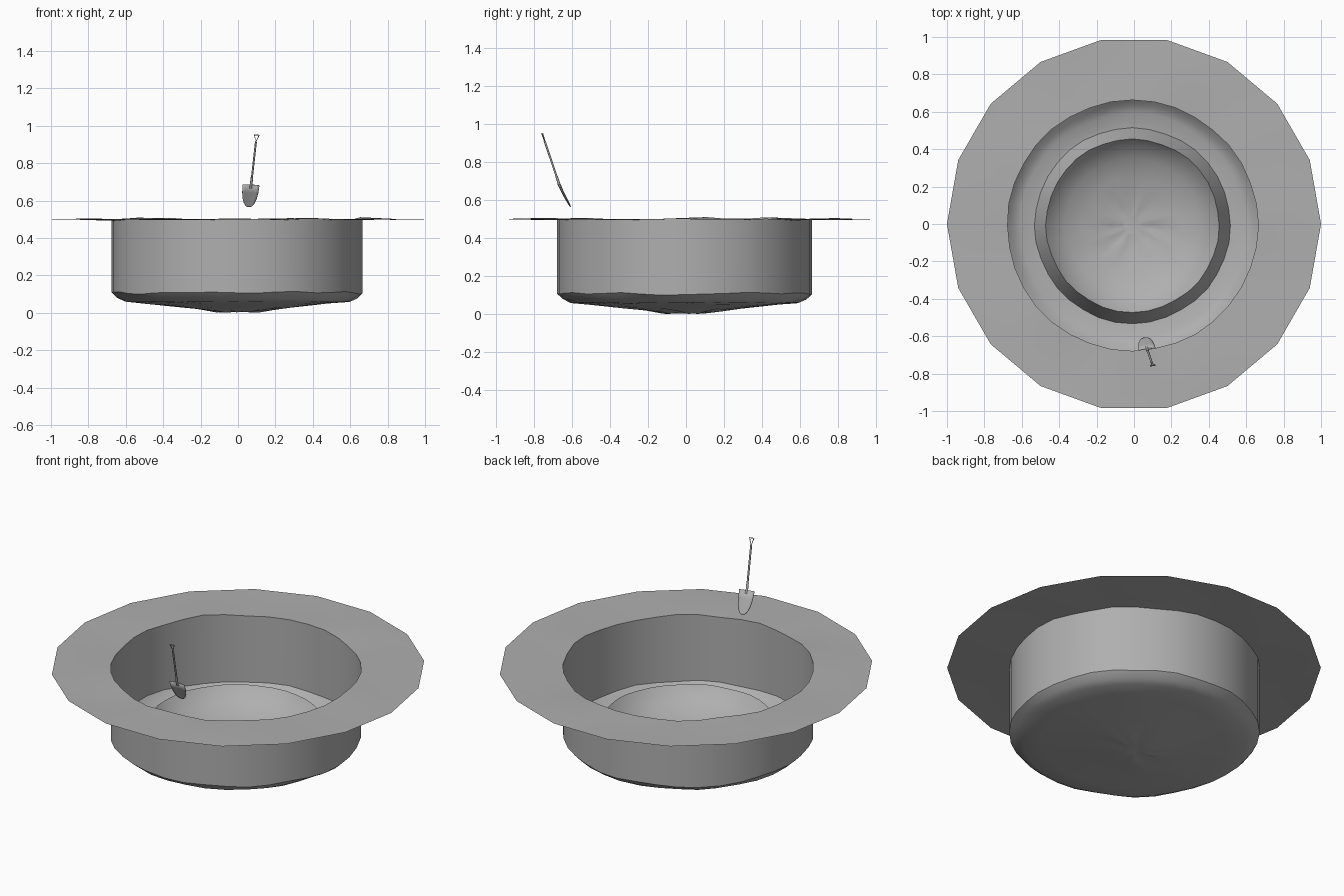
import bpy, bmesh, math, random
from mathutils import Vector

if "Cube" in bpy.data.objects:
    bpy.data.objects.remove(bpy.data.objects["Cube"])

random.seed(4)
SEG = 36

# one mid grey for everything
GREY = bpy.data.materials.new("dark_grey")
GREY.diffuse_color = (0.43, 0.43, 0.43, 1)
GREY.use_nodes = True
GREY.node_tree.nodes["Principled BSDF"].inputs["Base Color"].default_value = GREY.diffuse_color


def finish(bm, name, angle=35):
    me = bpy.data.meshes.new(name)
    bm.to_mesh(me)
    bm.free()
    me.materials.append(GREY)
    ob = bpy.data.objects.new(name, me)
    bpy.context.collection.objects.link(ob)
    bpy.ops.object.select_all(action='DESELECT')
    ob.select_set(True)
    bpy.context.view_layer.objects.active = ob
    bpy.ops.object.shade_smooth_by_angle(angle=math.radians(angle))
    return ob


def wobble():
    """Smooth periodic noise around the circle."""
    waves = [(n, random.uniform(0, 6.28)) for n in (3, 5, 8, 11)]
    return lambda a: sum(math.sin(n * a + p) for n, p in waves) / 2.5


def revolve(name, rings):
    """Rings are (radius, z, radius noise, z noise), from outside inward."""
    bm = bmesh.new()
    prev = None
    f = wobble()
    for r, z, jr, jz in rings:
        g = wobble()
        off = 0 if r > 0.9 else -0.008
        ring = []
        for k in range(SEG):
            a = math.tau * k / SEG
            # outer rim is an 18-sided polygon
            rr = r * math.cos(math.pi / 18) if r > 0.9 and k % 2 else r
            rr += jr * f(a)
            ring.append(bm.verts.new((rr * math.cos(a) + off, rr * math.sin(a) + off,
                                      max(0, z + jz * g(a)))))
        if prev:
            for k in range(SEG):
                n = (k + 1) % SEG
                bm.faces.new((prev[k], prev[n], ring[n], ring[k]))
        prev = ring
    bm.faces.new(prev)
    return finish(bm, name)


# flat ground, pit wall and shallow floor in one sheet
revolve("ground_with_pit", [
    (1.0, 0.5, 0, 0), (0.85, 0.5, 0, 0.005),
    (0.67, 0.5, 0.003, 0.008), (0.67, 0.108, 0.003, 0.007), (0.64, 0.08, 0.004, 0.005),
    (0.60, 0.06, 0.005, 0.003), (0.50, 0.05, 0.003, 0.002), (0.30, 0.029, 0, 0.002),
    (0.20, 0.018, 0, 0.003), (0.11, 0.006, 0.01, 0.006), (0.05, 0.004, 0, 0)])

# raised ring of earth with a bowl inside
revolve("earth_mound", [
    (0.523, 0.057, 0.003, 0.001), (0.463, 0.187, 0.003, 0.004), (0.43, 0.145, 0.002, 0.003),
    (0.36, 0.095, 0.003, 0.003), (0.26, 0.06, 0.003, 0.003), (0.19, 0.045, 0.004, 0.003),
    (0.11, 0.025, 0.012, 0.008), (0.05, 0.023, 0, 0)])

# shovel guide points
tip = Vector((0.057, -0.61, 0.565))
shoulder = Vector((0.070, -0.668, 0.684))
top = Vector((0.100, -0.757, 0.950))
side = Vector((1, 0.15, -0.06)).normalized()
back = side.cross(shoulder - tip).normalized()


def tube(name, points, radius, cyclic=False):
    cu = bpy.data.curves.new(name, 'CURVE')
    cu.dimensions = '3D'
    cu.bevel_depth = radius
    cu.bevel_resolution = 2
    cu.use_fill_caps = True
    sp = cu.splines.new('POLY')
    sp.points.add(len(points) - 1)
    for p, q in zip(sp.points, points):
        p.co = (*q, 1)
    sp.use_cyclic_u = cyclic
    cu.materials.append(GREY)
    ob = bpy.data.objects.new(name, cu)
    bpy.context.collection.objects.link(ob)
    return ob


# shovel blade: curved sheet with a rounded tip
bm = bmesh.new()
prev = None
for t, w in [(0, 0.008), (0.06, 0.019), (0.18, 0.029), (0.38, 0.038), (0.65, 0.043), (1, 0.045)]:
    row = []
    for i in range(-3, 4):
        s = i / 3
        p = tip.lerp(shoulder, t) + side * w * s + back * 0.004 * (w / 0.045 * s) ** 2
        row.append(bm.verts.new(p))
    if prev:
        for i in range(6):
            bm.faces.new((prev[i], prev[i + 1], row[i + 1], row[i]))
    prev = row
blade = finish(bm, "shovel_blade")
mod = blade.modifiers.new("thickness", 'SOLIDIFY')
mod.thickness = 0.004

# shaft with a slight bend at the socket, and triangular grip
fork = shoulder.lerp(top, 0.86)
tube("shovel_socket", [tip.lerp(shoulder, 0.85), shoulder, shoulder.lerp(top, 0.15)], 0.007)
tube("shovel_shaft", [shoulder, fork], 0.0055)
tube("shovel_grip", [fork, top - side * 0.013, top + side * 0.013], 0.0035, cyclic=True)
